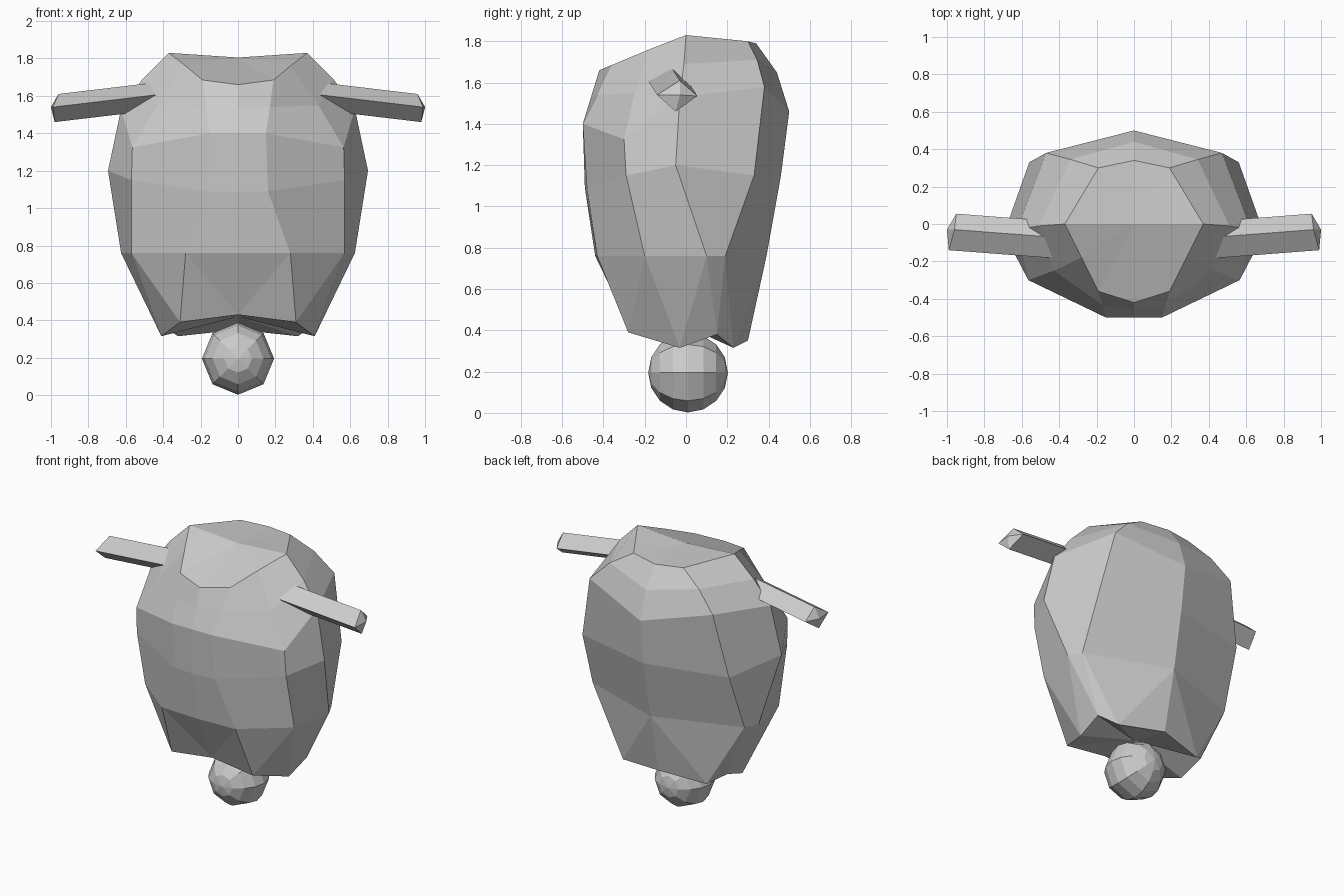
import bpy, bmesh
from math import radians
from mathutils import Matrix, Vector

if "Cube" in bpy.data.objects:
    bpy.data.objects.remove(bpy.data.objects["Cube"])


def finish(name, bm):
    me = bpy.data.meshes.new(name)
    bm.to_mesh(me)
    bm.free()
    ob = bpy.data.objects.new(name, me)
    bpy.context.collection.objects.link(ob)
    return ob


# body: half rings from front centre round to back centre, top to bottom
body_rings = [
    [(0, -.42, 1.66), (.19, -.36, 1.685), (.28, -.18, 1.76), (.37, 0, 1.83), (.19, .30, 1.80), (0, .34, 1.79)],
    [(0, -.46, 1.53), (.17, -.43, 1.54), (.43, -.25, 1.55), (.51, -.01, 1.69), (.34, .345, 1.71), (0, .44, 1.65)],
    [(0, -.50, 1.40), (.15, -.50, 1.40), (.565, -.30, 1.325), (.625, -.03, 1.53), (.47, .38, 1.58), (0, .50, 1.46)],
    [(0, -.49, 1.09), (.16, -.48, 1.09), (.57, -.29, 1.15), (.695, -.05, 1.20), (.56, .33, 1.15), (0, .46, 1.15)],
    [(0, -.44, .76), (.28, -.43, .76), (.57, -.20, .76), (.625, .10, .76), (.58, .19, .76), (0, .39, .76)],
    [(0, -.28, .43), (.31, -.28, .39), (.41, -.03, .315), (.42, .15, .38), (.32, .23, .315), (0, .30, .35)],
]
bm = bmesh.new()
rows = [[bm.verts.new(p) for p in r] for r in body_rings]
for k, (a, b) in enumerate(zip(rows, rows[1:])):
    for i in range(5):
        if k == 4:  # lowest band folds sharply, so fix its diagonals
            bm.faces.new((a[i], b[i], a[i + 1]))
            bm.faces.new((b[i], b[i + 1], a[i + 1]))
        else:
            bm.faces.new((a[i], b[i], b[i + 1], a[i + 1]))
for row, tip in ((rows[0], (0, 0, 1.805)), (rows[-1], (0, 0, .42))):
    c = bm.verts.new(tip)
    for i in range(5):
        bm.faces.new((row[i], row[i + 1], c))
# other half, welded on the centre line
dup = bmesh.ops.duplicate(bm, geom=bm.verts[:] + bm.edges[:] + bm.faces[:])["geom"]
half = [g for g in dup if isinstance(g, bmesh.types.BMVert)]
bmesh.ops.scale(bm, vec=(-1, 1, 1), verts=half)
bmesh.ops.remove_doubles(bm, verts=bm.verts, dist=0.001)
bmesh.ops.recalc_face_normals(bm, faces=bm.faces)
finish("body", bm)

# arms: four-sided rods with a shallow pointed end
ends = [Vector(p) for p in ((.96, -.03, 1.61), (.99, -.14, 1.54), (.98, -.05, 1.46), (.95, .055, 1.535))]
bm = bmesh.new()
outer = [bm.verts.new(p) for p in ends]
inner = [bm.verts.new(p + Vector((-.59, -.045, .07))) for p in ends]
tip = bm.verts.new((1.0, -.03, 1.54))
bm.faces.new(inner)
for i in range(4):
    j = (i + 1) % 4
    bm.faces.new((inner[i], inner[j], outer[j], outer[i]))
    bm.faces.new((outer[i], outer[j], tip))
bmesh.ops.recalc_face_normals(bm, faces=bm.faces)
mod = finish("arms", bm).modifiers.new("mirror", "MIRROR")
mod.use_mirror_merge = False

# ball under the body, poles facing front and back
bm = bmesh.new()
bmesh.ops.create_uvsphere(
    bm, u_segments=8, v_segments=8, radius=.193,
    matrix=Matrix.Translation((0, .01, .195)) @ Matrix.Rotation(radians(90), 4, "X"))
finish("ball", bm)
